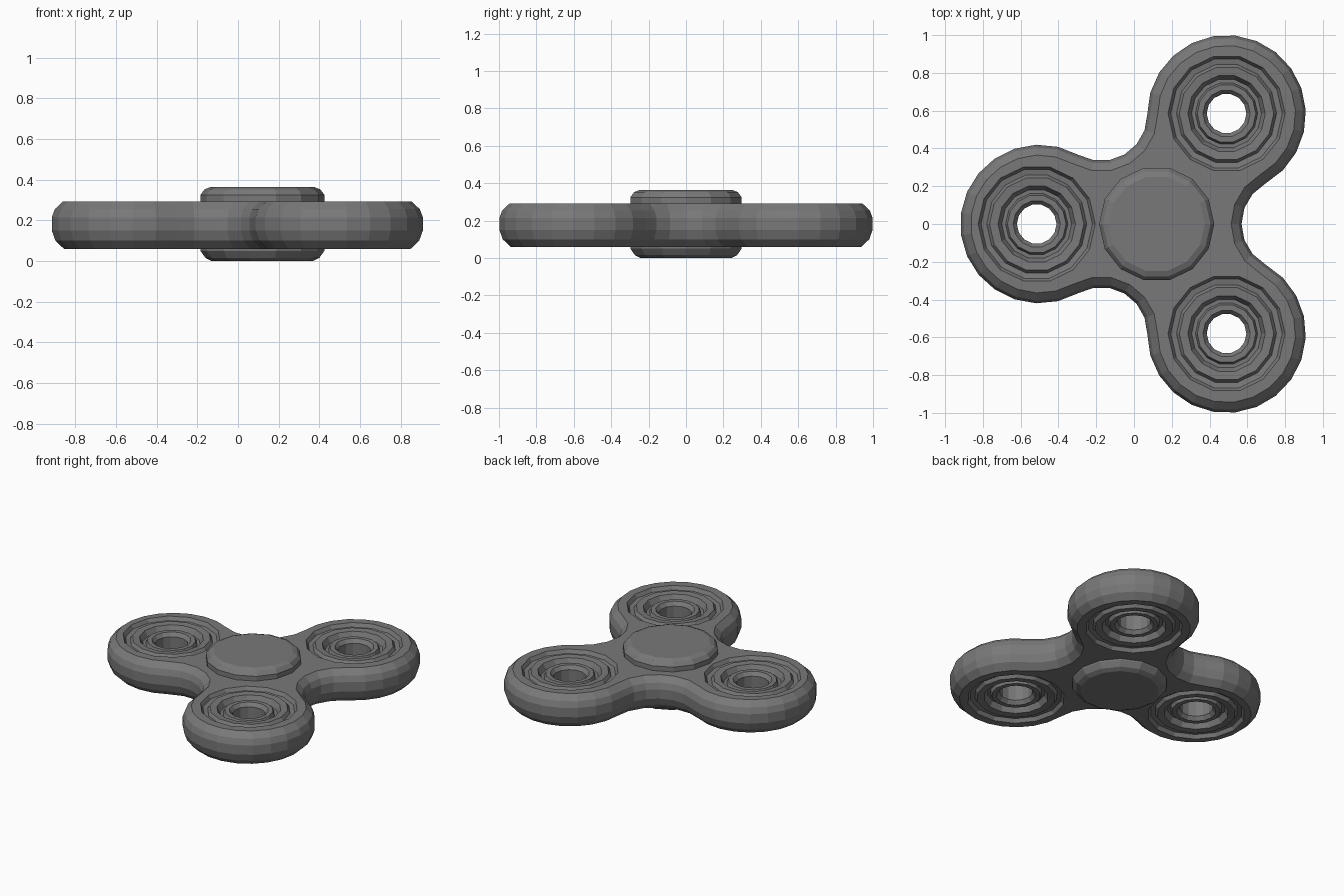
import bpy, bmesh, math
from mathutils import Vector

cube = bpy.data.objects.get("Cube")
if cube:
    bpy.data.objects.remove(cube, do_unlink=True)

grey = bpy.data.materials.new("dark_grey")
grey.use_nodes = True
colour = (0.19, 0.19, 0.19, 1)
grey.diffuse_color = colour
grey.node_tree.nodes["Principled BSDF"].inputs["Base Color"].default_value = colour

Z_LOW, Z_HIGH = 0.06, 0.292
LOBE_R, WAIST_R = 0.42, 0.244
LOBES = [Vector((0.49, -0.58)), Vector((0.49, 0.58)), Vector((-0.5, 0))]
RINGS = [Vector((0.49, -0.58)), Vector((0.49, 0.585)), Vector((-0.515, 0))]
SOCKET_R, SIDES = 0.31, 14


def finish(bm, name):
    bmesh.ops.recalc_face_normals(bm, faces=bm.faces)
    mesh = bpy.data.meshes.new(name)
    bm.to_mesh(mesh)
    bm.free()
    mesh.materials.append(grey)
    obj = bpy.data.objects.new(name, mesh)
    bpy.context.collection.objects.link(obj)
    return obj


def bridge(bm, a, b):
    n = len(a)
    for i in range(n):
        bm.faces.new((a[i], a[(i + 1) % n], b[(i + 1) % n], b[i]))


def circle(bm, centre, radius, z, sides=SIDES):
    return [bm.verts.new((centre.x + radius * math.cos(t), centre.y + radius * math.sin(t), z))
            for t in (math.tau * i / sides for i in range(sides))]


def lathe(name, centre, profile, closed):
    """Revolve (radius, z) pairs; cap the ends or join them into a ring."""
    bm = bmesh.new()
    loops = [circle(bm, centre, r, z) for r, z in profile]
    for a, b in zip(loops, loops[1:]):
        bridge(bm, a, b)
    if closed:
        bm.faces.new(loops[0])
        bm.faces.new(loops[-1])
    return finish(bm, name)


def waist_centre(a, b):
    """Centre of the concave arc that touches two neighbouring lobes."""
    along = b - a
    out = Vector((along.y, -along.x)).normalized()
    return (a + b) / 2 + out * math.sqrt((LOBE_R + WAIST_R) ** 2 - along.length_squared / 4)


def arc(centre, radius, start, end, turn, steps, skip):
    a0 = math.atan2(*(start - centre).yx)
    a1 = math.atan2(*(end - centre).yx)
    sweep = turn * ((turn * (a1 - a0)) % math.tau)
    return [centre + radius * Vector((math.cos(a0 + sweep * i / steps), math.sin(a0 + sweep * i / steps)))
            for i in range(skip, steps + 1 - skip)]


def outline(inset):
    waists = [waist_centre(LOBES[i], LOBES[(i + 1) % 3]) for i in range(3)]
    points = []
    for i in range(3):
        points += arc(LOBES[i], LOBE_R - inset, waists[i - 1], waists[i], 1, 15, 0)
        points += arc(waists[i], WAIST_R + inset, LOBES[i], LOBES[(i + 1) % 3], -1, 6, 1)
    return points


# Three-lobed body with rounded rim and round openings for the bearings
bm = bmesh.new()
rim = [(0.06, Z_LOW), (0.018, 0.1), (0, 0.15), (0, 0.215), (0.015, 0.255), (0.055, Z_HIGH)]
layers = [[bm.verts.new((p.x, p.y, z)) for p in outline(inset)] for inset, z in rim]
for a, b in zip(layers, layers[1:]):
    bridge(bm, a, b)
for loop, z in ((layers[0], Z_LOW), (layers[-1], Z_HIGH)):
    edges = []
    for ring in [loop] + [circle(bm, c, SOCKET_R, z) for c in RINGS]:
        for i, v in enumerate(ring):
            other = ring[(i + 1) % len(ring)]
            edges.append(bm.edges.get((v, other)) or bm.edges.new((v, other)))
    bmesh.ops.triangle_fill(bm, edges=edges, use_beauty=True)
finish(bm, "spinner_body")

# Stepped bearings: groove, outer race, groove, inner race, through hole
upper = [(SOCKET_R, 0), (0.295, 0.025), (0.265, 0.03), (0.25, 0.008), (0.205, 0.012),
         (0.185, 0.05), (0.165, 0.05), (0.155, 0.025), (0.125, 0.025), (0.105, 0.05)]
bearing = [(r, Z_HIGH - d) for r, d in upper] + [(r, Z_LOW + d) for r, d in reversed(upper)]
for name, c in zip(("front_bearing", "back_bearing", "side_bearing"), RINGS):
    lathe(name, c, bearing, False)

# Central finger cap, bevelled above and below
lathe("hub_cap", Vector((0.12, 0)),
      [(0.25, 0), (0.28, 0.015), (0.305, 0.05), (0.305, 0.325), (0.285, 0.352), (0.255, 0.364)], True)
